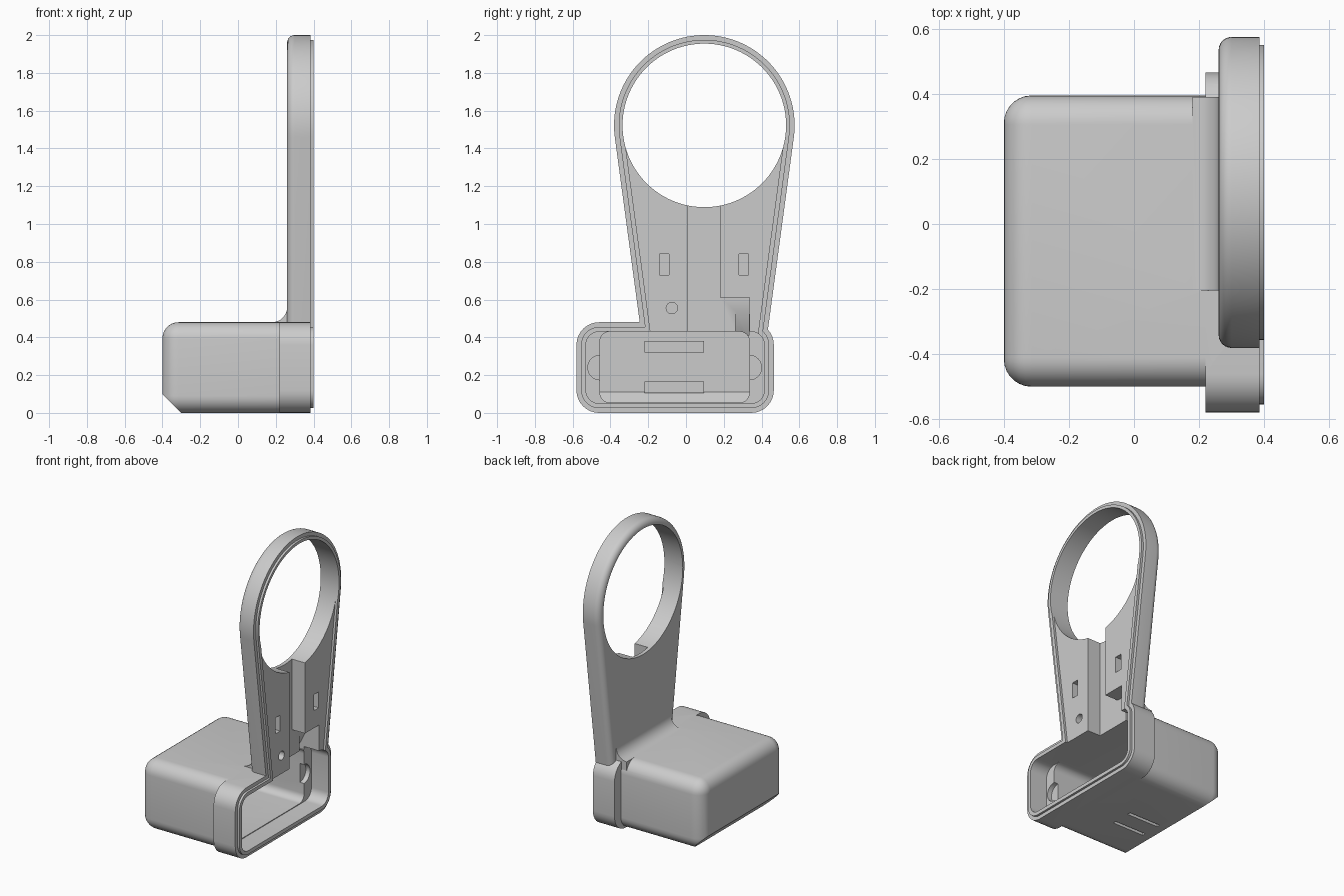
import bpy, bmesh, math
from math import sin, cos, pi

if "Cube" in bpy.data.objects:
    bpy.data.objects.remove(bpy.data.objects["Cube"])

CY, CZ = 0.097, 1.522      # ring centre
R_OUT, R_HOLE = 0.478, 0.433


def loft(name, rings):
    """Closed solid through equal-length rings of 3D points."""
    bm = bmesh.new()
    vs = [[bm.verts.new(p) for p in ring] for ring in rings]
    n = len(vs[0])
    for a, b in zip(vs, vs[1:]):
        for i in range(n):
            j = (i + 1) % n
            bm.faces.new((a[i], a[j], b[j], b[i]))
    bm.faces.new(vs[0])
    bm.faces.new(vs[-1])
    bmesh.ops.recalc_face_normals(bm, faces=bm.faces)
    me = bpy.data.meshes.new(name)
    bm.to_mesh(me)
    bm.free()
    ob = bpy.data.objects.new(name, me)
    bpy.context.collection.objects.link(ob)
    return ob


def prism(name, outline, x0, x1):
    return loft(name, [[(x, y, z) for y, z in outline] for x in (x0, x1)])


def side_prism(name, profile, y0, y1):
    return loft(name, [[(x, y, z) for x, z in profile] for y in (y0, y1)])


def box(name, x0, x1, y0, y1, z0, z1):
    return prism(name, [(y0, z0), (y1, z0), (y1, z1), (y0, z1)], x0, x1)


def circle(cy, cz, r, n):
    return [(cy + r * cos(2 * pi * i / n), cz + r * sin(2 * pi * i / n)) for i in range(n)]


def rrect(y0, y1, z0, z1, r, n=8):
    pts = []
    for k, (cy, cz) in enumerate([(y1 - r, z1 - r), (y0 + r, z1 - r), (y0 + r, z0 + r), (y1 - r, z0 + r)]):
        for i in range(n + 1):
            a = pi / 2 * (k + i / n)
            pts.append((cy + r * cos(a), cz + r * sin(a)))
    return pts


def neck(off, zb=0.40, n=72):
    """Ring outline with tangent legs running down to zb."""
    r, hw, dz = R_OUT - off, 0.342 - off, 0.48 - CZ
    t = math.atan2(dz, hw) + math.acos(r / math.hypot(hw, dz))
    pts = []
    for i in range(n + 1):
        a = t + (pi - 2 * t) * i / n
        pts.append((CY + r * cos(a), CZ + r * sin(a)))
    slope = (r * cos(t) - hw) / (CZ + r * sin(t) - 0.48)
    wb = hw + slope * (zb - 0.48)
    return pts + [(CY - wb, zb), (CY + wb, zb)]


def flange(off):
    return rrect(-0.58 + off, 0.465 - off, off, 0.48 - off, 0.12 - off)


def combine(ob, others, op):
    for o in others:
        m = ob.modifiers.new("bool", 'BOOLEAN')
        m.operation, m.solver, m.object = op, 'EXACT', o
        bpy.context.view_layer.objects.active = ob
        bpy.ops.object.modifier_apply(modifier=m.name)
        bpy.data.objects.remove(o)


def smooth(ob):
    bpy.ops.object.select_all(action='DESELECT')
    ob.select_set(True)
    bpy.context.view_layer.objects.active = ob
    bpy.ops.object.shade_smooth_by_angle(angle=math.radians(32))


# rear box with rounded back edges
rings = []
for i in range(8):
    a = pi / 2 * i / 7
    d = 0.085 * (1 - sin(a))
    rings.append([(-0.40 + 0.085 * (1 - cos(a)), y, z)
                  for y, z in rrect(-0.5 + d, 0.395 - d, d, 0.48 - d, 0.09 - d)])
rings.append([(0.25, y, z) for y, z in rrect(-0.5, 0.395, 0, 0.48, 0.09)])
housing = loft("housing", rings)
# chamfer along the lower back edge
combine(housing, [side_prism("chamfer_cut", [(-0.5, 0.2), (-0.28, -0.02), (-0.5, -0.02)], -1, 1)], 'DIFFERENCE')

# front flange, upright ring plate with rounded back edge, fillet at its foot
rings = []
for i in range(7):
    a = pi / 2 * i / 6
    rings.append([(0.26 + 0.04 * (1 - cos(a)), y, z) for y, z in neck(0.04 * (1 - sin(a)))])
rings.append([(0.385, y, z) for y, z in neck(0)])
plate = loft("plate", rings)
arc = [(0.18 + 0.08 * cos(pi / 2 * i / 8), 0.56 - 0.08 * sin(pi / 2 * i / 8)) for i in range(9)]
fillet = side_prism("fillet", [(0.29, 0.42), (0.29, 0.56)] + arc + [(0.18, 0.42)], -0.205, 0.39)
combine(housing, [prism("flange", flange(0), 0.22, 0.385), plate, fillet], 'UNION')

# ring hole, flange pocket and inner box cavity
cavity = prism("cavity_cut", rrect(-0.455, 0.335, 0.055, 0.43, 0.05), -0.35, 0.30)
combine(cavity, [side_prism("inner_chamfer", [(-0.45, 0.21), (-0.27, 0.03), (-0.45, 0.03)], -1, 1)], 'DIFFERENCE')
cuts = [prism("hole_cut", circle(CY, CZ, R_HOLE, 96), 0.1, 0.6),
        prism("pocket_cut", flange(0.05), 0.27, 0.45), cavity]
# half-round notches beside the cavity
cuts += [prism("notch_cut", circle(y, 0.24, 0.065, 32), 0.238, 0.30) for y in (-0.455, 0.335)]
# cable channel, its side step and the steep passage into the box
cuts += [box("channel_cut", 0.285, 0.5, 0.01, 0.18, 0.40, 1.2),
         box("step_cut", 0.285, 0.5, 0.17, 0.335, 0.40, 0.61),
         side_prism("ramp_cut", [(0.30, 0.54), (0.285, 0.54), (0.22, 0.41), (0.30, 0.41)], 0.262, 0.334)]
# small fixing sockets in the neck
cuts += [box("socket_cut", 0.30, 0.5, y, y + 0.05, 0.73, 0.84) for y in (-0.14, 0.28)]
cuts.append(prism("peg_socket_cut", circle(-0.075, 0.555, 0.03, 24), 0.30, 0.5))
# slots in the underside
cuts += [box("slot_cut", -0.24, 0.0, y - 0.012, y + 0.012, -0.1, 0.1) for y in (-0.19, -0.05)]
combine(housing, cuts, 'DIFFERENCE')
smooth(housing)

# thin raised lip following the whole front outline
lip = prism("front_lip", neck(0.025), 0.38, 0.40)
combine(lip, [prism("lip_base", flange(0.025), 0.38, 0.40)], 'UNION')
combine(lip, [prism("lip_neck_cut", neck(0.05, 0.35), 0.35, 0.45),
              prism("lip_flange_cut", flange(0.05), 0.35, 0.45),
              prism("lip_hole_cut", circle(CY, CZ, R_HOLE, 96), 0.35, 0.45)], 'DIFFERENCE')
smooth(lip)

# two ribs on the inside back wall
for i, z in enumerate((0.105, 0.32)):
    box(f"inner_rib_{i + 1}", -0.36, -0.32, -0.22, 0.095, z, z + 0.06)
